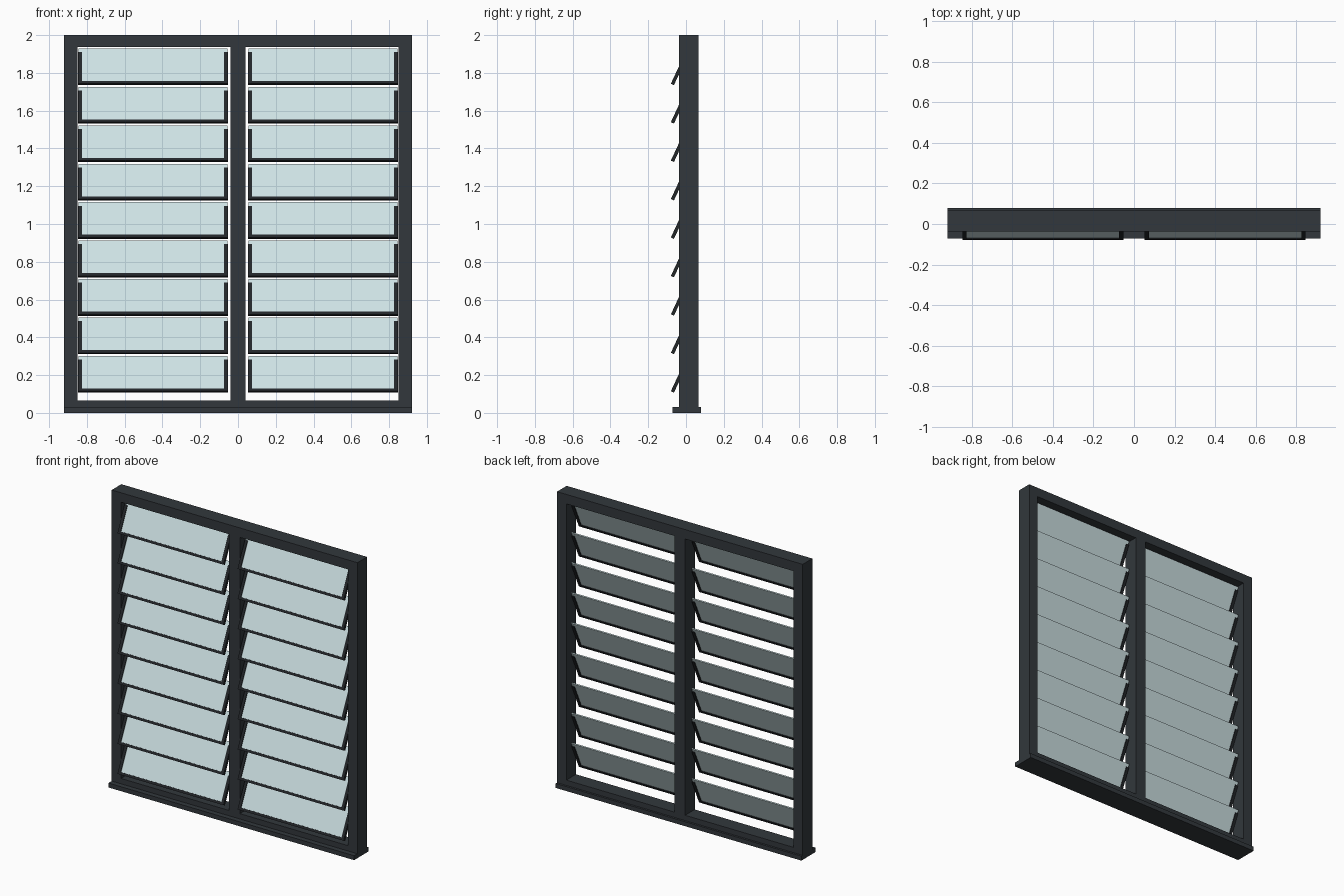
import bpy, math
from mathutils import Matrix, Vector

if "Cube" in bpy.data.objects:
    bpy.data.objects.remove(bpy.data.objects["Cube"])


def material(name, color):
    m = bpy.data.materials.new(name)
    m.diffuse_color = color
    m.use_nodes = True
    m.node_tree.nodes["Principled BSDF"].inputs["Base Color"].default_value = m.diffuse_color
    return m


FRAME = material("dark_frame", (0.032, 0.039, 0.045, 1))
TRIM = material("black_trim", (0.016, 0.019, 0.022, 1))
GLASS = material("pale_glass", (0.62, 0.76, 0.78, 1))


def box(name, x, y, z, mat, place=Matrix()):
    """Box from (min, max) ranges, with an optional placement matrix."""
    bpy.ops.mesh.primitive_cube_add(size=1)
    ob = bpy.context.object
    ob.name = name
    size = Matrix.Diagonal((x[1] - x[0], y[1] - y[0], z[1] - z[0], 1))
    mid = Matrix.Translation(Vector((sum(x), sum(y), sum(z))) / 2)
    ob.data.transform(place @ mid @ size)
    ob.data.materials.append(mat)
    return ob


DEPTH = (-0.037, 0.066)

# Outer frame: sill, rails, stiles and centre mullion
box("sill", (-0.92, 0.92), (-0.072, 0.08), (0, 0.03), FRAME)
box("bottom_rail", (-0.85, 0.85), DEPTH, (0.03, 0.066), FRAME)
box("head_rail", (-0.85, 0.85), DEPTH, (1.936, 2), FRAME)
box("left_stile", (-0.92, -0.85), DEPTH, (0.03, 2), FRAME)
box("right_stile", (0.85, 0.92), DEPTH, (0.03, 2), FRAME)
box("mullion", (-0.04, 0.04), DEPTH, (0.066, 1.936), FRAME)

# Tilted glass louvres, each held by two end clips and a bottom edge strip
TILT = Matrix.Rotation(math.radians(-25), 4, 'X')
T = 0.009
for row in range(9):
    place = Matrix.Translation((0, -0.072, 0.111 + row * 0.2035)) @ TILT
    for side, x0, x1 in (("left", -0.847, -0.053), ("right", 0.053, 0.847)):
        tag = f"{side}_{row + 1}"
        box("glass_" + tag, (x0 + 0.002, x1 - 0.002), (-0.004, 0.004),
            (0.004, 0.208), GLASS, place)
        box("edge_strip_" + tag, (x0 + 0.02, x1 - 0.02), (-T, T),
            (0, 0.016), TRIM, place)
        box("outer_clip_" + tag, (x0, x0 + 0.02), (-T, T), (0, 0.185), TRIM, place)
        box("inner_clip_" + tag, (x1 - 0.02, x1), (-T, T), (0, 0.185), TRIM, place)
